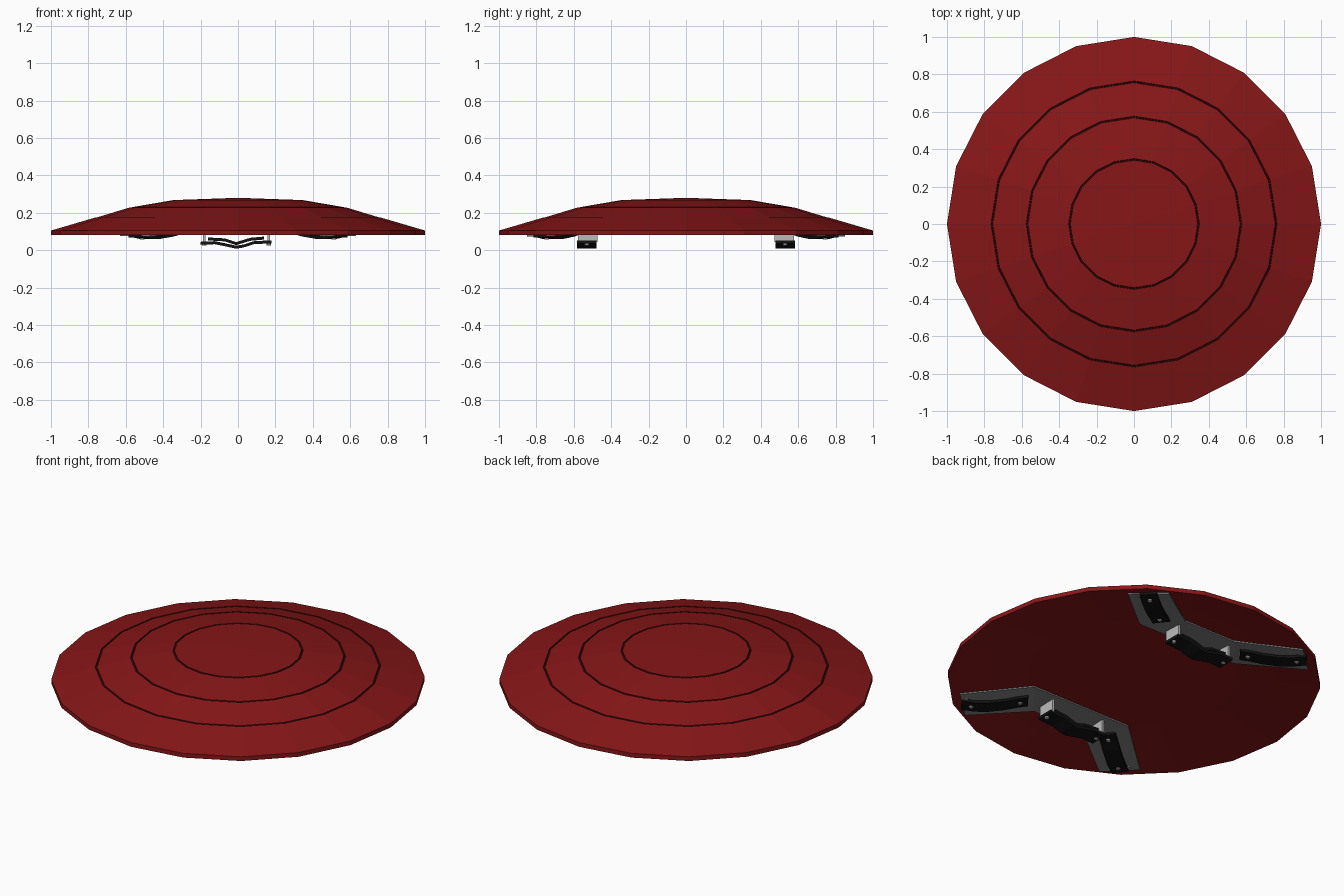
import bpy, bmesh, math
from mathutils import Vector

if "Cube" in bpy.data.objects:
    bpy.data.objects.remove(bpy.data.objects["Cube"])

SIDES = 20


def material(name, rgb):
    m = bpy.data.materials.new(name)
    m.diffuse_color = (*rgb, 1)
    m.use_nodes = True
    m.node_tree.nodes["Principled BSDF"].inputs["Base Color"].default_value = m.diffuse_color
    return m


RED = material("red_paint", (0.24, 0.008, 0.009))
DARK = material("dark_seam", (0.05, 0.003, 0.003))
GREY = material("grey_metal", (0.22, 0.22, 0.22))
LIGHT = material("light_metal", (0.5, 0.5, 0.5))
BLACK = material("black_leather", (0.006, 0.006, 0.006))


def finish(name, bm, *mats):
    bmesh.ops.recalc_face_normals(bm, faces=bm.faces[:])
    me = bpy.data.meshes.new(name)
    bm.to_mesh(me)
    bm.free()
    for m in mats:
        me.materials.append(m)
    ob = bpy.data.objects.new(name, me)
    bpy.context.collection.objects.link(ob)
    return ob


# Shield body: a 20-sided turned profile with thin seams between the bands
def groove(r, z):
    return [(r - .005, z), (r - .003, z - .005), (r + .003, z - .006), (r + .005, z - .001)]


UNDER = [(1.0, .08), (.76, .113), (.57, .13), (.345, .135), (0, .137)]
profile = ([(0, .28)] + groove(.345, .268) + groove(.572, .23) +
           groove(.76, .175) + [(1.0, .105)] + UNDER)
seams = {1, 2, 3, 5, 6, 7, 9, 10, 11}

bm = bmesh.new()
rings = []
for r, z in profile:
    n = SIDES if r else 1
    rings.append([bm.verts.new((r * math.cos(math.tau * i / SIDES),
                                r * math.sin(math.tau * i / SIDES), z)) for i in range(n)])
for k, (a, b) in enumerate(zip(rings, rings[1:])):
    for i in range(SIDES):
        j = (i + 1) % SIDES
        quad = [a[i % len(a)], a[j % len(a)], b[j % len(b)], b[i % len(b)]]
        f = bm.faces.new(list(dict.fromkeys(quad)))
        f.material_index = 1 if k in seams else 0
finish("shield_body", bm, RED, DARK)


def under_z(x, y):
    r = math.hypot(x, y)
    for (r1, z1), (r0, z0) in zip(UNDER, UNDER[1:]):
        if r >= r0:
            return z0 + (z1 - z0) * (r - r0) / (r1 - r0)


# Flat plate following the underside
def plate(name, points, thick=.008, gap=.003):
    bm = bmesh.new()
    top = [bm.verts.new((x, y, under_z(x, y) - gap)) for x, y in points]
    low = [bm.verts.new(v.co - Vector((0, 0, thick))) for v in top]
    bm.faces.new(top)
    bm.faces.new(low)
    for i in range(len(top)):
        j = (i + 1) % len(top)
        bm.faces.new((top[i], top[j], low[j], low[i]))
    return finish(name, bm, GREY)


# Strap: rectangle swept along a straight plan line with varying height
def strap(name, start, end, width, path, thick=.016):
    p, q = Vector((*start, 0)), Vector((*end, 0))
    side = (q - p).cross(Vector((0, 0, 1))).normalized() * width / 2
    bm = bmesh.new()
    loops = []
    for t, z in path:
        c = p.lerp(q, t) + Vector((0, 0, z))
        up = Vector((0, 0, thick / 2))
        loops.append([bm.verts.new(c + o) for o in
                      (side + up, -side + up, -side - up, side - up)])
    for a, b in zip(loops, loops[1:]):
        for i in range(4):
            j = (i + 1) % 4
            bm.faces.new((a[i], a[j], b[j], b[i]))
    bm.faces.new(loops[0])
    bm.faces.new(loops[-1])
    return finish(name, bm, BLACK)


# Box turned about z
def block(name, centre, size, angle, mat):
    bm = bmesh.new()
    bmesh.ops.create_cube(bm, size=1)
    for v in bm.verts:
        v.co = Vector((v.co.x * size[0], v.co.y * size[1], v.co.z * size[2]))
    ob = finish(name, bm, mat)
    ob.location, ob.rotation_euler.z = centre, angle
    return ob


def bolt(name, centre):
    bm = bmesh.new()
    bmesh.ops.create_cone(bm, cap_ends=True, segments=8, radius1=.012, radius2=.012, depth=.01)
    ob = finish(name, bm, LIGHT)
    ob.location = centre


# Two strap assemblies, mirrored front to back
for tag, s in (("front", -1), ("back", 1)):
    plate(f"{tag}_middle_plate", [(-.33, s * .44), (.33, s * .44), (.17, s * .63), (-.17, s * .63)])

    # Middle handle strap with its upright clips
    strap(f"{tag}_handle_strap", (-.2, s * .53), (.18, s * .53), .105,
          [(0, .037), (.2, .04), (.38, .026), (.5, .016), (.6, .022), (.75, .04), (1, .045)])
    strap(f"{tag}_handle_pad", (-.16, s * .53), (.14, s * .53), .085,
          [(0, .06), (.3, .055), (.5, .035), (.75, .058), (1, .065)])
    for side, x in (("left", -.18), ("right", .165)):
        block(f"{tag}_{side}_handle_clip", (x, s * .525, .082), (.014, .105, .075), 0, LIGHT)
        bolt(f"{tag}_{side}_handle_bolt", (x, s * .53, .03))

    for side, m in (("left", -1), ("right", 1)):
        def P(x, y):
            return (m * x, s * y)
        inner, outer = Vector((.63, .70)), Vector((.47, .85))
        along = Vector((.30, .24)).normalized()
        n = [outer.lerp(inner, .28), outer.lerp(inner, .72)]
        deep = [v - along * .045 for v in n]
        # Arm plate with a slot in its outer end
        plate(f"{tag}_{side}_arm_plate",
              [P(*v) for v in ((.33, .44), (.17, .63), outer, n[0], deep[0], deep[1], n[1], inner)])
        # Outer strap, end clip and bolts
        a, b = Vector((.275, .555)), Vector((.555, .778))
        strap(f"{tag}_{side}_arm_strap", P(*a), P(*b), .095,
              [(0, .105), (.15, .097), (.35, .08), (.6, .068), (.8, .068), (.9, .074), (1, .076)], .014)
        c = Vector((.535, .762))
        block(f"{tag}_{side}_arm_clip", (*P(*c), .083), (.016, .12, .014),
              math.atan2(s * along.y, m * along.x), LIGHT)
        for k, (t, z) in enumerate(((.12, .09), (.85, .063))):
            bolt(f"{tag}_{side}_arm_bolt_{k + 1}", (*P(*a.lerp(b, t)), z))
